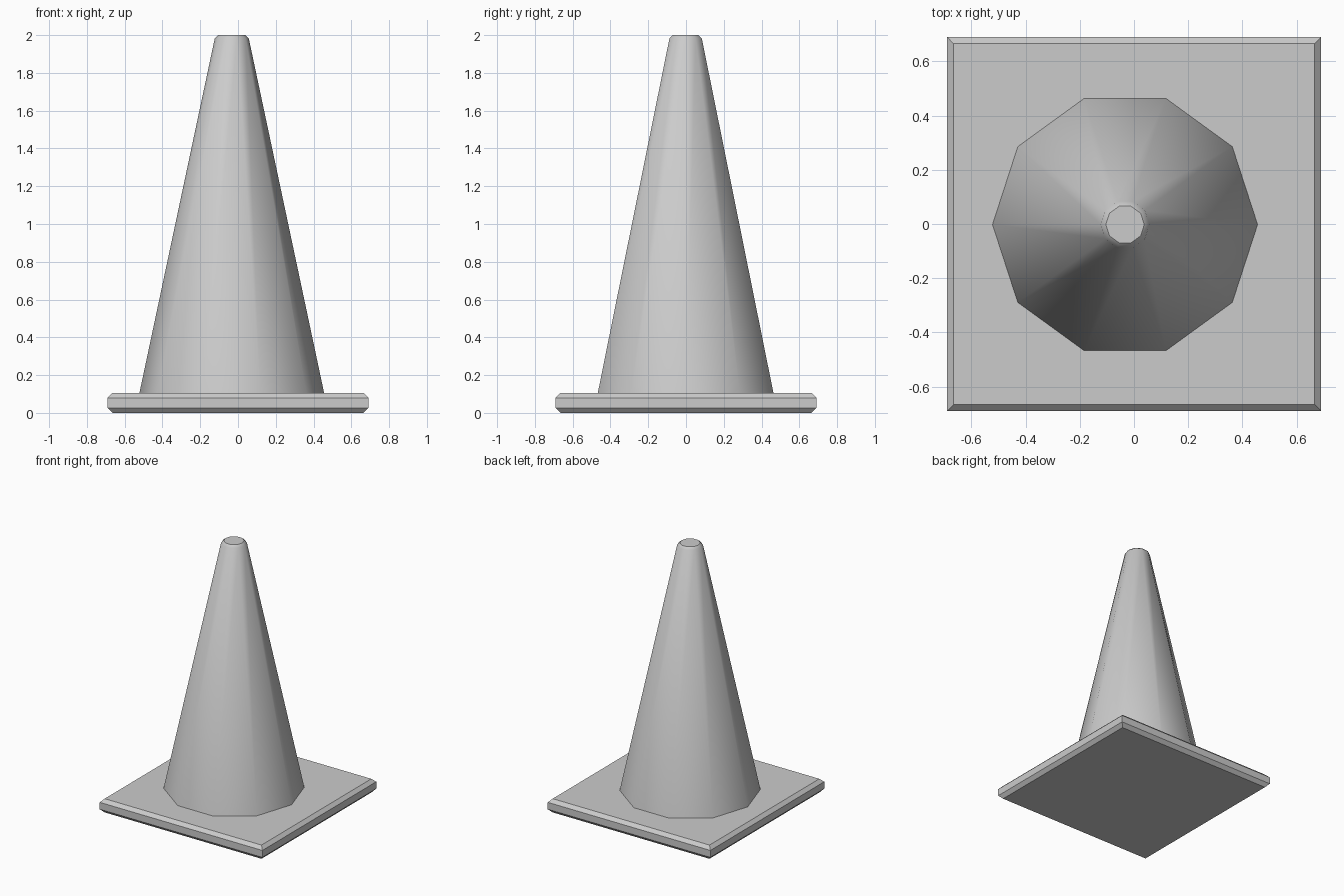
import bpy, bmesh, math

if "Cube" in bpy.data.objects:
    bpy.data.objects.remove(bpy.data.objects["Cube"])


def loft(name, sides, profile, centre=(0, 0), turn=0.0, cap_bottom=True):
    """Stack regular polygon rings given as (radius, z) and skin them."""
    bm = bmesh.new()
    rings = []
    for r, z in profile:
        angles = [turn + 2 * math.pi * i / sides for i in range(sides)]
        rings.append([bm.verts.new((centre[0] + r * math.cos(a),
                                    centre[1] + r * math.sin(a), z)) for a in angles])
    for low, high in zip(rings, rings[1:]):
        for i in range(sides):
            j = (i + 1) % sides
            bm.faces.new((low[i], low[j], high[j], high[i]))
    bm.faces.new(rings[-1])
    if cap_bottom:
        bm.faces.new(rings[0][::-1])
    mesh = bpy.data.meshes.new(name)
    bm.to_mesh(mesh)
    bm.free()
    obj = bpy.data.objects.new(name, mesh)
    bpy.context.collection.objects.link(obj)
    return obj


# Square base plate with chamfered rims
k = math.sqrt(2)
loft("base_plate", 4,
     [(0.665 * k, 0), (0.69 * k, 0.027), (0.69 * k, 0.08), (0.665 * k, 0.105)],
     turn=math.pi / 4)

# Ten-sided tapered cone, slightly off centre, with a bevelled tip
cone = loft("cone_body", 10,
            [(0.489, 0.105), (0.09, 1.983), (0.071, 2.0)],
            centre=(-0.033, -0.002), cap_bottom=False)

# Smooth sides, crisp edges around the tip
bpy.ops.object.select_all(action='DESELECT')
cone.select_set(True)
bpy.context.view_layer.objects.active = cone
bpy.ops.object.shade_smooth_by_angle(angle=math.radians(36))
